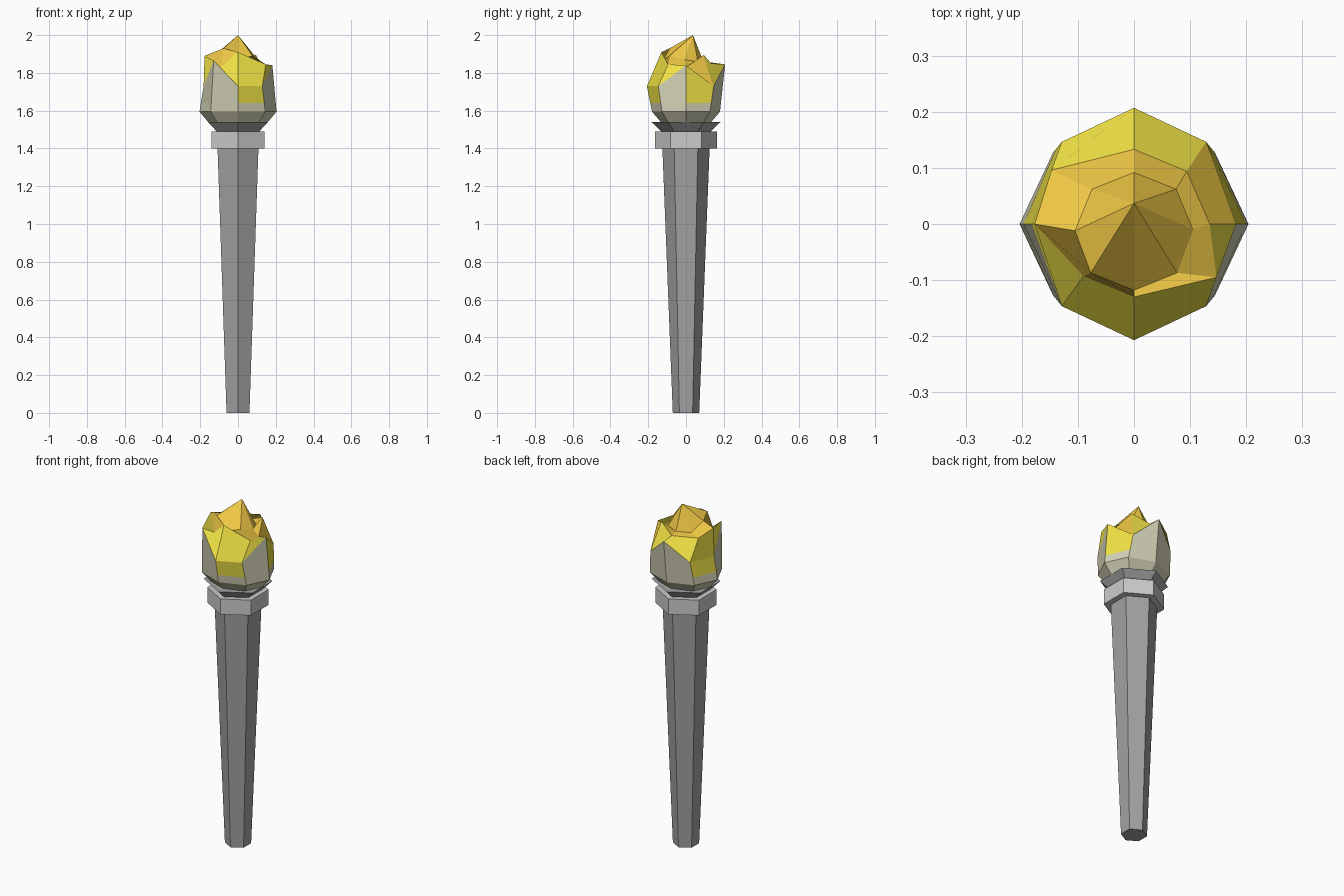
import bpy, bmesh, math

if "Cube" in bpy.data.objects:
    bpy.data.objects.remove(bpy.data.objects["Cube"])


def material(name, rgb):
    m = bpy.data.materials.new(name)
    m.diffuse_color = (*rgb, 1)
    m.use_nodes = True
    m.node_tree.nodes["Principled BSDF"].inputs["Base Color"].default_value = m.diffuse_color
    return m


dark = material("dark_grey", (0.36, 0.36, 0.36))
light = material("light_grey", (0.66, 0.66, 0.66))
pale = material("pale_yellow", (0.64, 0.63, 0.46))
yellow = material("yellow", (0.87, 0.76, 0.06))
orange = material("orange", (0.87, 0.58, 0.06))


def hex_part(name, r_bottom, r_top, z0, z1, mat):
    bpy.ops.mesh.primitive_cone_add(vertices=6, radius1=r_bottom, radius2=r_top,
                                    depth=z1 - z0, location=(0, 0, (z0 + z1) / 2))
    obj = bpy.context.object
    obj.name = name
    obj.data.materials.append(mat)


# Six-sided handle, collar and flared bowl
hex_part("handle", 0.07, 0.125, 0.0, 1.40, dark)
hex_part("collar", 0.163, 0.163, 1.40, 1.49, light)
hex_part("bowl", 0.13, 0.183, 1.49, 1.54, dark)


# Flame: eight-sided rings, starting at +x and turning towards +y
def ring(rx, ry, heights):
    return [(rx * math.cos(i * math.pi / 4), ry * math.sin(i * math.pi / 4), z)
            for i, z in enumerate(heights)]


base = ring(0.15, 0.125, [1.53] * 8)
belly = ring(0.204, 0.18, [1.595] * 8)
tips = ring(0.182, 0.207, [1.84, 1.73, 1.845, 1.73, 1.73, 1.865, 1.73, 1.73])
# colour break on the side faces, at z = 1.64
band = []
for a, b in zip(belly, tips):
    t = (1.64 - a[2]) / (b[2] - a[2])
    band.append(tuple(p + t * (q - p) for p, q in zip(a, b)))
crown = [(0.135, 0, 1.83), (0.094, 0.094, 1.895), (0, 0.133, 1.85), (-0.147, 0.096, 1.86),
         (-0.177, 0, 1.89), (-0.09, -0.093, 1.83), (0, -0.13, 1.91), (0.147, -0.095, 1.845)]
core = [(0.105, -0.01, 1.87), (0.075, 0.062, 1.86), (0, 0.092, 1.86), (-0.075, 0.062, 1.86),
        (-0.105, -0.012, 1.91), (-0.077, -0.087, 1.93), (0, -0.118, 1.87), (0.077, -0.087, 1.89)]

bm = bmesh.new()
rings = [[bm.verts.new(p) for p in r] for r in (base, belly, band, tips, crown, core)]
peak = bm.verts.new((0, 0.037, 2.0))
PALE, YELLOW, ORANGE = 0, 1, 2
for level in range(5):
    for i in range(8):
        j = (i + 1) % 8
        low, high = rings[level], rings[level + 1]
        face = bm.faces.new((low[i], low[j], high[j], high[i]))
        if level == 2:      # only three sides turn yellow below the tips
            face.material_index = YELLOW if i in (0, 3, 6) else PALE
        elif level == 3:
            face.material_index = ORANGE if i == 0 else YELLOW
        elif level == 4:
            face.material_index = ORANGE
for i in range(8):
    bm.faces.new((rings[5][i], rings[5][(i + 1) % 8], peak)).material_index = ORANGE
bm.faces.new(rings[0][::-1])

mesh = bpy.data.meshes.new("flame")
bm.to_mesh(mesh)
bm.free()
for m in (pale, yellow, orange):
    mesh.materials.append(m)
bpy.context.collection.objects.link(bpy.data.objects.new("flame", mesh))
